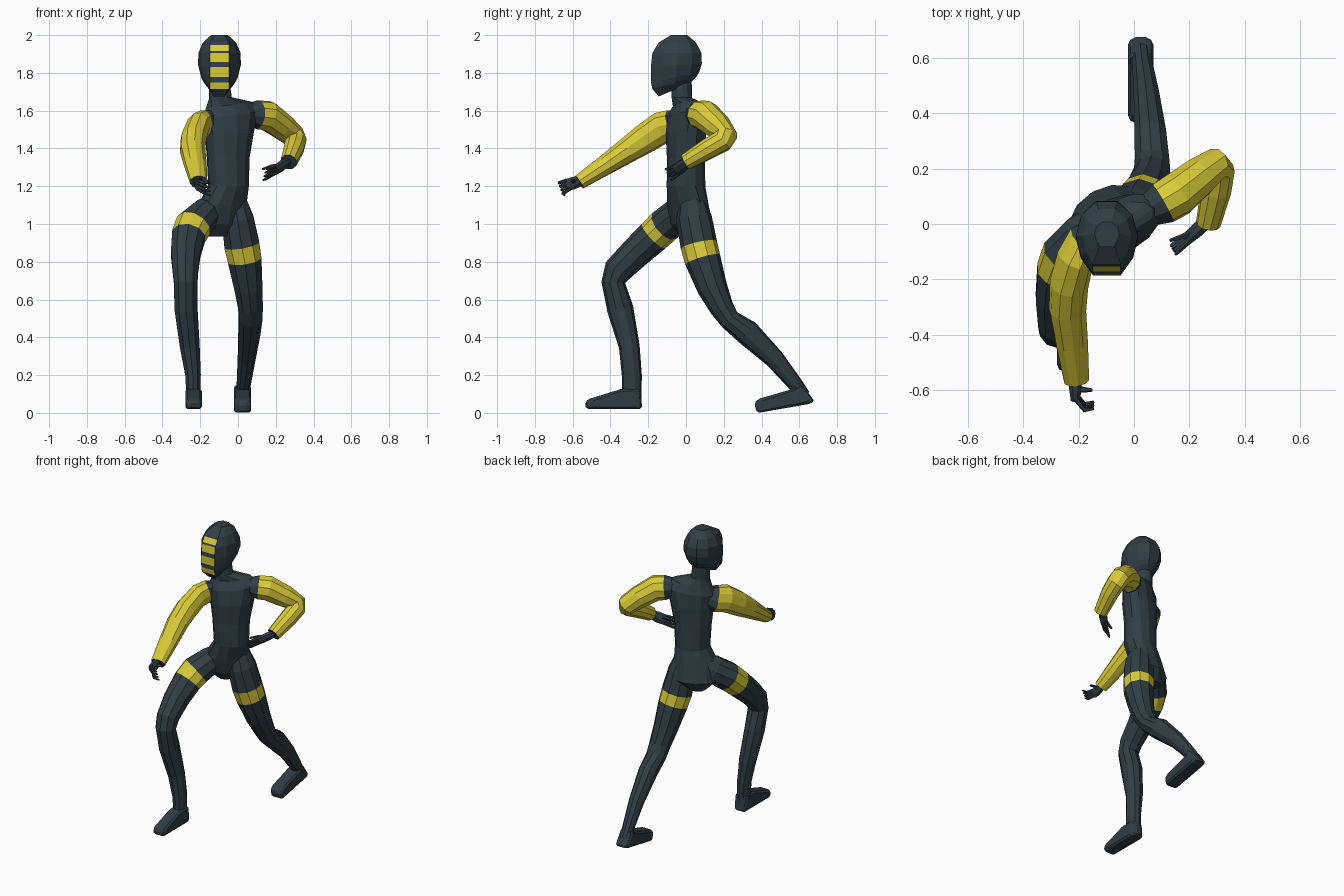
import bpy, bmesh, math
from mathutils import Vector, Matrix

if "Cube" in bpy.data.objects:
    bpy.data.objects.remove(bpy.data.objects["Cube"])


def material(name, rgb):
    m = bpy.data.materials.new(name)
    m.diffuse_color = (*rgb, 1)
    m.use_nodes = True
    m.node_tree.nodes["Principled BSDF"].inputs["Base Color"].default_value = m.diffuse_color
    return m


DARK = material("dark slate", (0.029, 0.048, 0.058))
YELLOW = material("yellow", (0.70, 0.60, 0.04))


def loft(name, rings, mats=(DARK,), paint=None):
    """Skin a list of equal-length rings; paint(ring, side) gives the material slot."""
    bm = bmesh.new()
    rows = [[bm.verts.new(p) for p in r] for r in rings]
    n = len(rows[0])
    for i in range(len(rows) - 1):
        for j in range(n):
            k = (j + 1) % n
            f = bm.faces.new((rows[i][j], rows[i][k], rows[i + 1][k], rows[i + 1][j]))
            f.material_index = paint(i, j) if paint else 0
    bm.faces.new(rows[0])
    bm.faces.new(rows[-1])
    bmesh.ops.recalc_face_normals(bm, faces=bm.faces)
    me = bpy.data.meshes.new(name)
    bm.to_mesh(me)
    bm.free()
    for m in mats:
        me.materials.append(m)
    ob = bpy.data.objects.new(name, me)
    bpy.context.collection.objects.link(ob)
    return ob


def tube(name, pts, n=10, mats=(DARK,), paint=None, ref=(1, 0, 0)):
    """Limb through points (x, y, z, half width, half depth)."""
    P = [Vector(p[:3]) for p in pts]
    u = Vector(ref)
    rings = []
    for i, p in enumerate(pts):
        t = Vector()
        if i > 0:
            t += (P[i] - P[i - 1]).normalized()
        if i < len(P) - 1:
            t += (P[i + 1] - P[i]).normalized()
        t.normalize()
        u = (u - t * u.dot(t)).normalized()
        v = t.cross(u)
        ring = []
        for k in range(n):
            a = 2 * math.pi * (k + 0.5) / n
            ring.append(P[i] + u * math.cos(a) * p[3] + v * math.sin(a) * p[-1])
        rings.append(ring)
    return loft(name, rings, mats, paint)


# Torso and neck: rings (x, y, z, half width, half depth, yaw, roll), twisted to the left
body = [(-.112, .03, .935, .055, .06, 30, 0), (-.10, .03, 1.0, .145, .10, 30, 0),
        (-.085, .01, 1.1, .14, .10, 30, 0), (-.05, 0, 1.2, .11, .10, 27, 0),
        (-.052, 0, 1.35, .118, .097, 25, 0), (-.045, 0, 1.48, .138, .10, 25, 3),
        (-.04, .005, 1.58, .165, .088, 25, 7), (-.05, .005, 1.632, .13, .062, 23, 7),
        (-.093, -.022, 1.668, .06, .054, 5, 3), (-.10, -.025, 1.76, .055, .055, 0, 0)]
rings = []
for x, y, z, a, b, yaw, roll in body:
    M = Matrix.Translation((x, y, z)) @ Matrix.Rotation(math.radians(yaw), 4, 'Z') \
        @ Matrix.Rotation(math.radians(-roll), 4, 'Y')
    rings.append([M @ Vector((a * math.cos(t), b * math.sin(t), 0))
                  for t in (2 * math.pi * k / 12 for k in range(12))])
loft("torso", rings)

# Masked head: rows (z, front y, back y, half width, rise to the back);
# the jaw rows climb backwards, and yellow bars are cut into the face
keys = [(1.675, -.145, .03, .045, .075), (1.715, -.178, .062, .082, .065),
        (1.75, -.185, .078, .097, .055), (1.83, -.186, .092, .113, .02),
        (1.905, -.178, .09, .112, 0), (1.96, -.145, .06, .088, 0), (2.0, -.08, .01, .045, 0)]
bars = [(1.715, 1.75), (1.778, 1.83), (1.857, 1.905), (1.915, 1.947)]
levels = sorted({k[0] for k in keys} | {z for b in bars for z in b})


def head_row(z):
    for lo, hi in zip(keys, keys[1:]):
        if lo[0] <= z <= hi[0]:
            f = (z - lo[0]) / (hi[0] - lo[0])
            return [p + (q - p) * f for p, q in zip(lo, hi)]


angles = [-26, 26, 57, 90, 125, 160, 200, 235, 270, 303]
rings = []
for z in levels:
    _, yf, yb, w, rise = head_row(z)
    cy, d = (yf + yb) / 2, (yb - yf) / 2
    ring = []
    for i, a in enumerate(angles):
        a = math.radians(a)
        if i < 2:
            x, y = math.copysign(min(.05, w * .6), a), yf
        else:
            x, y = w * math.sin(a), cy - d * math.cos(a)
        ring.append((-.098 + x, y, z + rise * (y - yf) / (yb - yf)))
    rings.append(ring)


def bar_paint(i, j):
    mid = (levels[i] + levels[i + 1]) / 2
    return int(j == 0 and any(a < mid < b for a, b in bars))


loft("masked_head", rings, (DARK, YELLOW), bar_paint)

# Legs, with a yellow band round each thigh (third segment)
band = lambda i, j: int(i == 2)
tube("right_leg", [(-.13, .01, 1.10, .06, .06), (-.172, -.035, 1.055, .085, .09),
                   (-.237, -.115, .99, .10, .093),
                   (-.262, -.172, .935, .093, .09), (-.277, -.27, .845, .082, .083),
                   (-.278, -.36, .755, .071, .077), (-.277, -.385, .69, .066, .063),
                   (-.275, -.348, .55, .064, .07), (-.255, -.30, .35, .055, .055),
                   (-.238, -.287, .20, .043, .053), (-.236, -.287, .07, .038, .052)],
     10, (DARK, YELLOW), band)
tube("left_leg", [(-.025, .03, 1.15, .06, .06), (-.002, .042, 1.03, .088, .095),
                  (.02, .068, .89, .098, .098),
                  (.035, .088, .812, .094, .096), (.055, .14, .66, .078, .08),
                  (.066, .19, .555, .068, .064), (.066, .23, .495, .065, .056),
                  (.06, .325, .425, .06, .068), (.045, .47, .285, .048, .052),
                  (.03, .58, .15, .038, .04), (.026, .625, .09, .035, .035)],
     10, (DARK, YELLOW), band)


# Feet: side profile (y, z) spread across the width, edges bevelled
def foot(name, x, w, profile):
    cy = sum(p[0] for p in profile) / len(profile)
    rows = [[(x + s * w, cy + (y - cy) * k, z) for y, z in profile]
            for s, k in ((-1, .88), (-.6, 1), (.6, 1), (1, .88))]
    bev = loft(name, rows).modifiers.new("soft edges", 'BEVEL')
    bev.width = .012
    bev.segments = 1


foot("right_foot", -.235, .044, [(-.53, .02), (-.535, .06), (-.51, .075), (-.34, .127),
                                 (-.24, .127), (-.232, .02)])
foot("left_foot", .024, .046, [(.375, .0), (.362, .05), (.38, .073), (.58, .13),
                               (.615, .15), (.682, .06), (.65, .047)])

# Sleeves, each starting from a dark shoulder segment
sleeve = lambda i, j: int(i > 0)
tube("right_sleeve", [(-.13, -.03, 1.55, .045, .06), (-.182, -.06, 1.528, .06, .085),
                      (-.212, -.125, 1.512, .066, .087),
                      (-.235, -.22, 1.45, .07, .08), (-.24, -.31, 1.39, .068, .068),
                      (-.225, -.43, 1.31, .06, .054), (-.208, -.565, 1.222, .047, .04)],
     10, (DARK, YELLOW), sleeve)
tube("left_sleeve", [(.03, .035, 1.585, .05), (.105, .075, 1.578, .078),
                     (.155, .105, 1.573, .081),
                     (.235, .17, 1.515, .072), (.29, .21, 1.468, .064),
                     (.305, .19, 1.438, .06), (.296, .12, 1.40, .056),
                     (.268, .0, 1.328, .045)], 10, (DARK, YELLOW), sleeve)


# Hands: palm with four curled fingers and a thumb
def hand(side, wrist, knuckle, tip, spread, thumb):
    w, k, t, s = (Vector(v) for v in (wrist, knuckle, tip, spread))
    mid = (w + k) / 2
    tube(side + "_palm", [(*w, .026, .022), (*mid, .036, .024), (*k, .034, .018)], 8, ref=s)
    for i in range(4):
        o = s * (i - 1.5) * .018
        bend = k + (t - k) * .5 + (k - w) * .2
        tube(f"{side}_finger_{i + 1}", [(*(k + o * .9 - (k - w) * .15), .010),
                                        (*(bend + o * 1.1), .009), (*(t + o * 1.3), .005)], 5)
    th = Vector(thumb)
    tube(side + "_thumb", [(*mid, .014), (*((mid + th) / 2 + s * .008), .011), (*th, .006)], 5)


hand("right", (-.212, -.55, 1.23), (-.212, -.635, 1.205), (-.145, -.655, 1.185),
     (0, -.35, .94), (-.15, -.60, 1.225))
hand("left", (.265, .01, 1.33), (.195, -.05, 1.285), (.14, -.095, 1.262),
     (.25, -.45, .85), (.13, -.06, 1.29))
